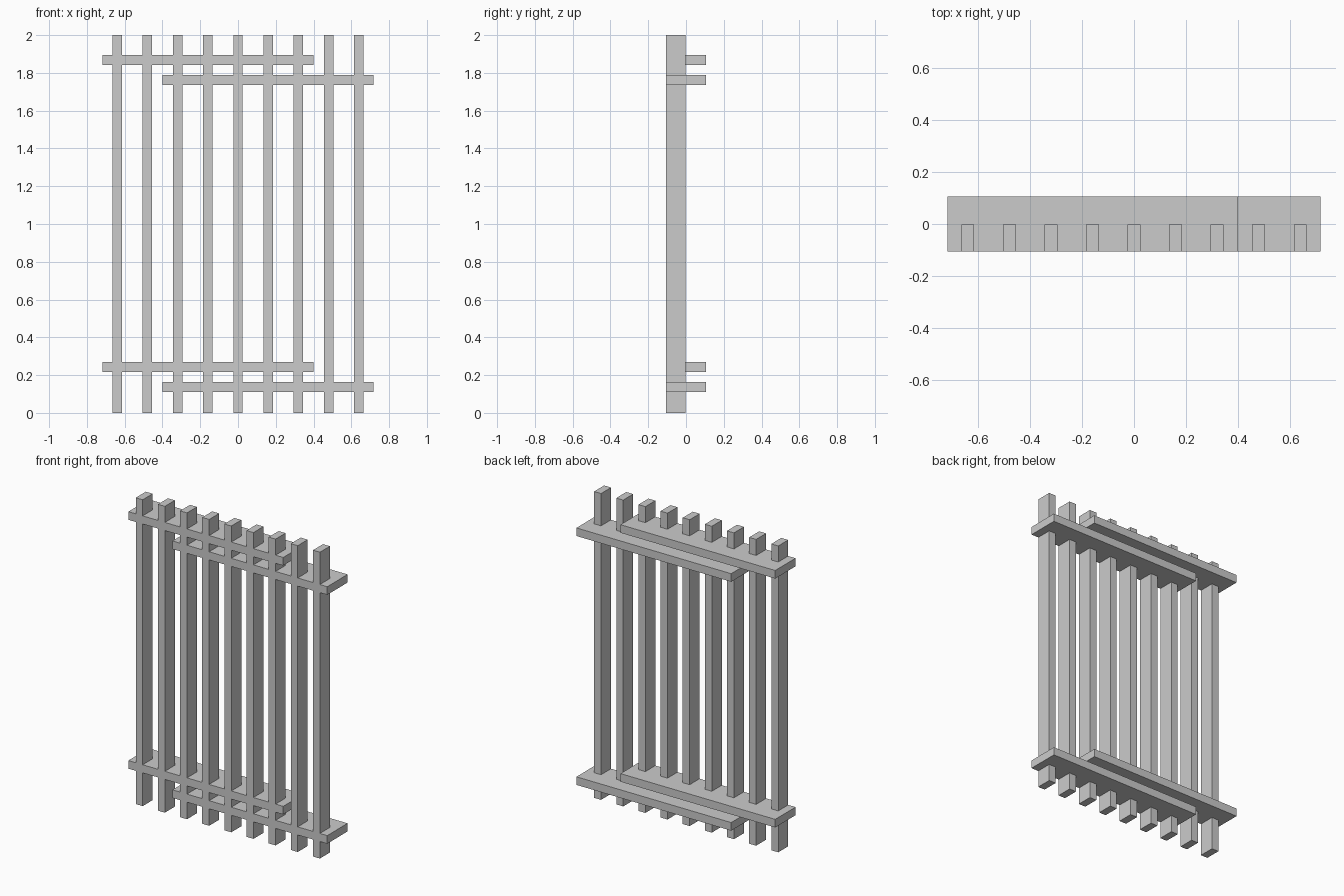
import bpy

if "Cube" in bpy.data.objects:
    bpy.data.objects.remove(bpy.data.objects["Cube"])


def box(name, x, y, z):
    """Axis-aligned box from (min, max) ranges."""
    bpy.ops.mesh.primitive_cube_add(
        size=1, location=[(r[0] + r[1]) / 2 for r in (x, y, z)])
    ob = bpy.context.object
    ob.name = name
    ob.scale = [r[1] - r[0] for r in (x, y, z)]
    bpy.ops.object.transform_apply(location=False, rotation=False, scale=True)
    return ob


DEPTH = 0.105     # half depth of the rails
THICK = 0.053     # rail thickness

# Nine upright slats along the front
for i in range(9):
    cx = (i - 4) * 0.16
    box(f"slat_{i + 1}", (cx - 0.025, cx + 0.025), (-DEPTH, -0.002), (0, 2))

# Overlapping pairs of flat rails: lower one to the right, upper to the left
for level, z in (("bottom", 0.111), ("top", 1.736)):
    box(f"{level}_right_rail", (-0.4, 0.718), (-DEPTH, DEPTH), (z, z + THICK))
    box(f"{level}_left_rail", (-0.718, 0.4), (-DEPTH, DEPTH),
        (z + 2 * THICK, z + 3 * THICK))
